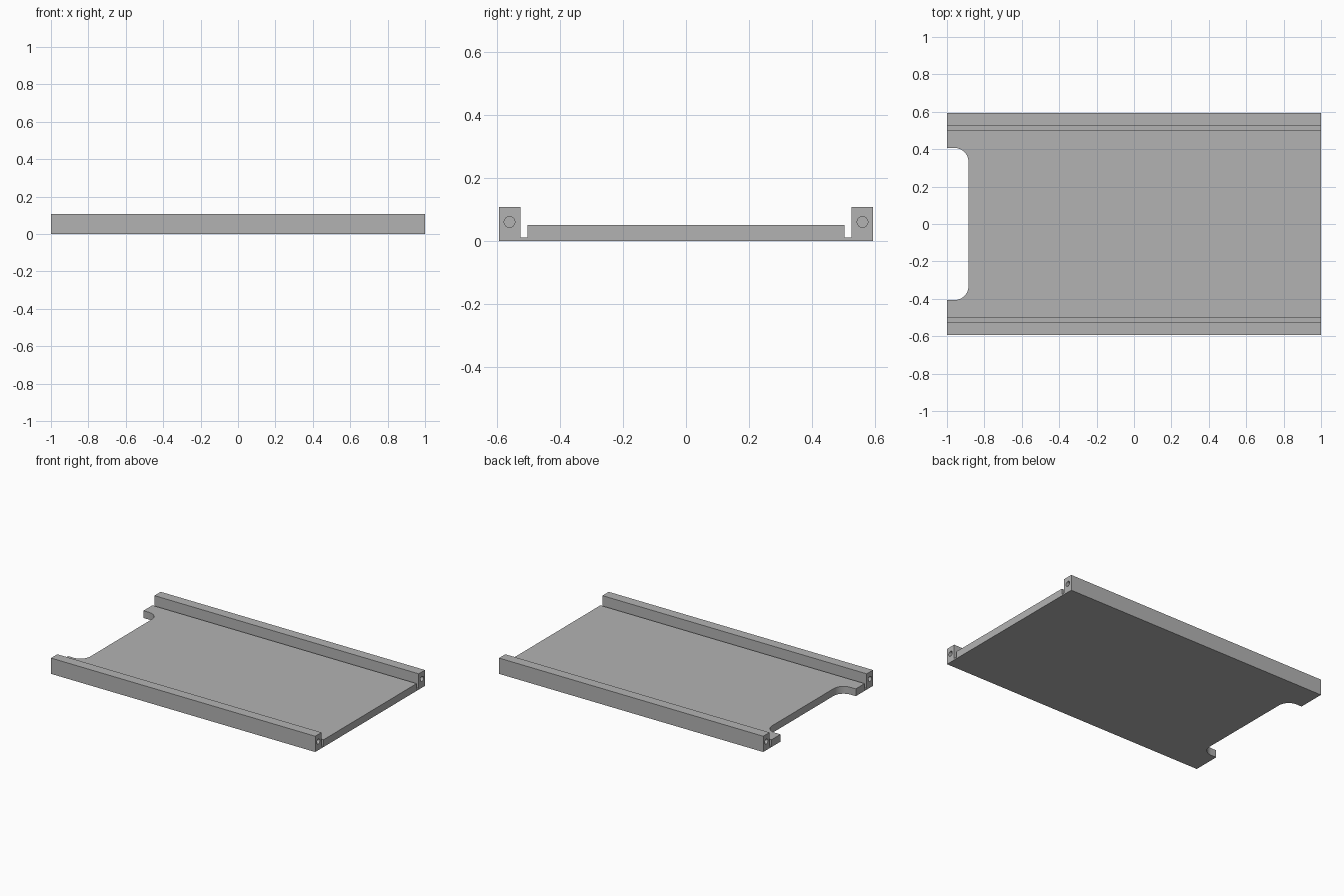
import bpy, bmesh, math
from mathutils import Matrix, Vector

cube = bpy.data.objects.get("Cube")
if cube:
    bpy.data.objects.remove(cube, do_unlink=True)

grey = bpy.data.materials.new("plain grey")
grey.use_nodes = True
colour = (0.45, 0.45, 0.45, 1)
grey.diffuse_color = colour
grey.node_tree.nodes["Principled BSDF"].inputs["Base Color"].default_value = colour


def extrude(name, outline, direction):
    """Solid made by pushing a closed outline along a direction."""
    bm = bmesh.new()
    face = bm.faces.new([bm.verts.new(p) for p in outline])
    result = bmesh.ops.extrude_face_region(bm, geom=[face])
    moved = [v for v in result["geom"] if isinstance(v, bmesh.types.BMVert)]
    bmesh.ops.translate(bm, verts=moved, vec=Vector(direction))
    bmesh.ops.recalc_face_normals(bm, faces=bm.faces)
    return make_object(name, bm)


def make_object(name, bm):
    mesh = bpy.data.meshes.new(name)
    bm.to_mesh(mesh)
    bm.free()
    mesh.materials.append(grey)
    obj = bpy.data.objects.new(name, mesh)
    bpy.context.collection.objects.link(obj)
    return obj


def cut(body, cutter):
    cutter.hide_render = True
    mod = body.modifiers.new("cut", "BOOLEAN")
    mod.operation = "DIFFERENCE"
    mod.solver = "EXACT"
    mod.object = cutter
    bpy.context.view_layer.objects.active = body
    bpy.ops.object.modifier_apply(modifier=mod.name)
    bpy.data.objects.remove(cutter, do_unlink=True)


# Tray: half section with rail, groove and raised floor, mirrored across y
half = [(0.593, 0), (0.593, 0.108), (0.525, 0.108),
        (0.525, 0.01), (0.503, 0.01), (0.503, 0.05)]
section = half + [(-y, z) for y, z in reversed(half)]
tray = extrude("tray_with_rails", [(-1, y, z) for y, z in section], (2, 0, 0))

# Round-cornered notch in the right end
depth, half_width, radius, steps = -0.885, 0.407, 0.075, 12
corner = []
for i in range(steps + 1):
    a = math.pi / 2 * i / steps
    corner.append((depth - radius + radius * math.sin(a),
                   half_width - radius + radius * math.cos(a)))
side = [(-1.1, half_width)] + corner
outline = side + [(x, -y) for x, y in reversed(side)]
cut(tray, extrude("notch_cutter", [(x, y, -0.1) for x, y in outline], (0, 0, 0.3)))

# Blind screw holes in both ends of both rails
for end in (-1, 1):
    for rail in (-1, 1):
        bm = bmesh.new()
        bmesh.ops.create_cone(
            bm, cap_ends=True, segments=32, radius1=0.017, radius2=0.017, depth=0.3,
            matrix=Matrix.Translation((end, rail * 0.56, 0.06))
            @ Matrix.Rotation(math.pi / 2, 4, "Y"))
        cut(tray, make_object("hole_cutter", bm))

# Smooth the curved walls, keep the edges crisp
bpy.ops.object.select_all(action="DESELECT")
tray.select_set(True)
bpy.context.view_layer.objects.active = tray
bpy.ops.object.shade_smooth_by_angle(angle=math.radians(30))
